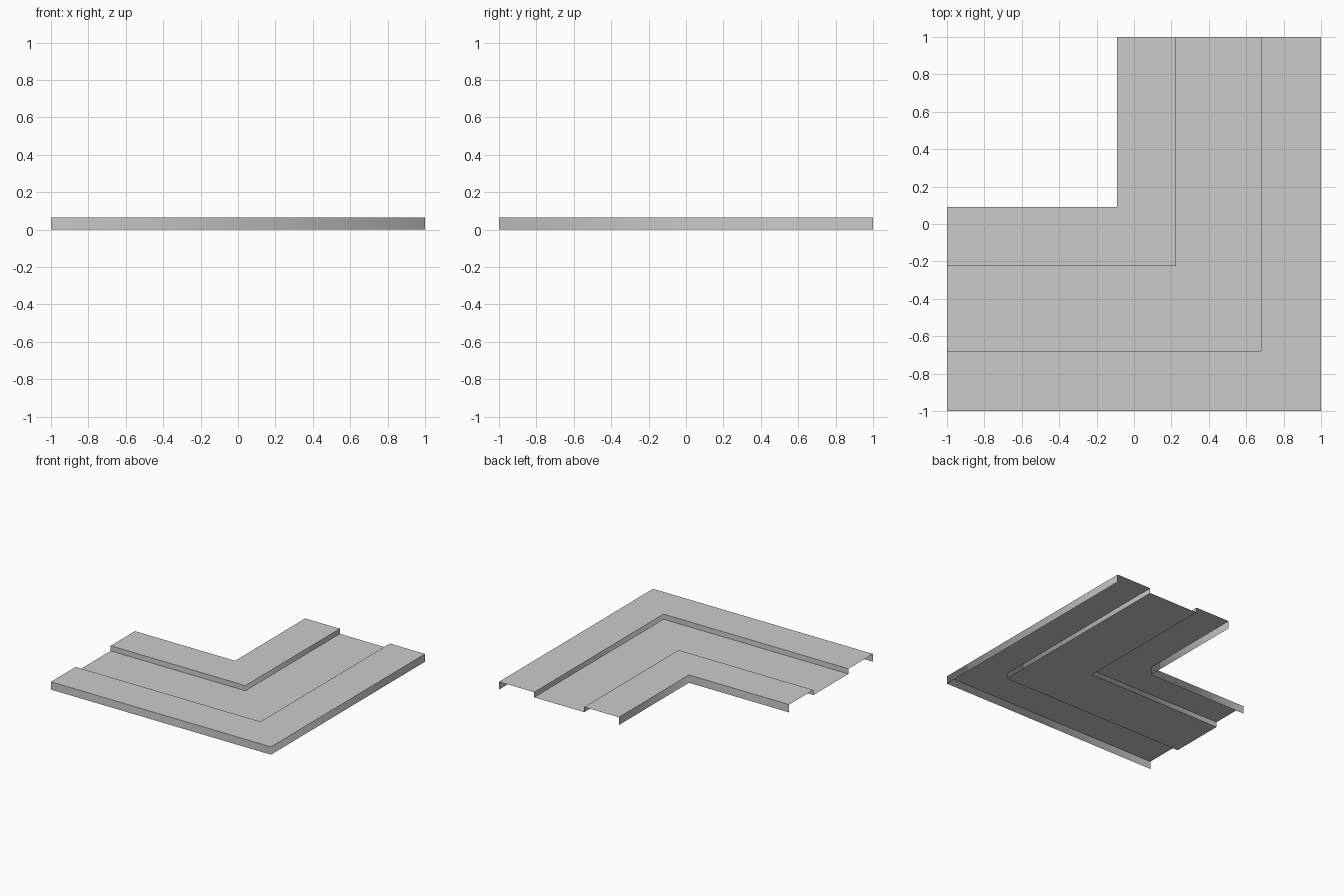
import bpy
import bmesh

cube = bpy.data.objects.get("Cube")
if cube:
    bpy.data.objects.remove(cube)

# Plain grey sheet material
GREY = (0.6, 0.6, 0.6, 1.0)
grey = bpy.data.materials.new("light_grey")
grey.use_nodes = True
grey.diffuse_color = GREY
grey.node_tree.nodes["Principled BSDF"].inputs["Base Color"].default_value = GREY

TOP, FLOOR = 0.064, 0.022
# Cross-section from outer skirt to inner skirt: (distance from centre, height)
PROFILE = [(1.0, 0.0), (1.0, TOP), (0.68, TOP), (0.68, FLOOR),
           (0.225, FLOOR), (0.225, TOP), (-0.09, TOP), (-0.09, 0.0)]


def mitred_sheet(name, profile):
    """Sweep an open profile round a right-angled corner, leaving the ends open."""
    bm = bmesh.new()
    rows = [[bm.verts.new(p) for p in ((-1, -d, z), (d, -d, z), (d, 1, z))]
            for d, z in profile]
    for a, b in zip(rows, rows[1:]):
        for i in range(2):
            bm.faces.new((a[i], a[i + 1], b[i + 1], b[i])).smooth = True
    # Folds are crisp, while the mitre line shades smoothly
    for row in rows:
        for i in range(2):
            bm.edges.get((row[i], row[i + 1])).smooth = False
    mesh = bpy.data.meshes.new(name)
    bm.to_mesh(mesh)
    bm.free()
    mesh.materials.append(grey)
    obj = bpy.data.objects.new(name, mesh)
    bpy.context.collection.objects.link(obj)
    return obj


mitred_sheet("corner_channel", PROFILE)
